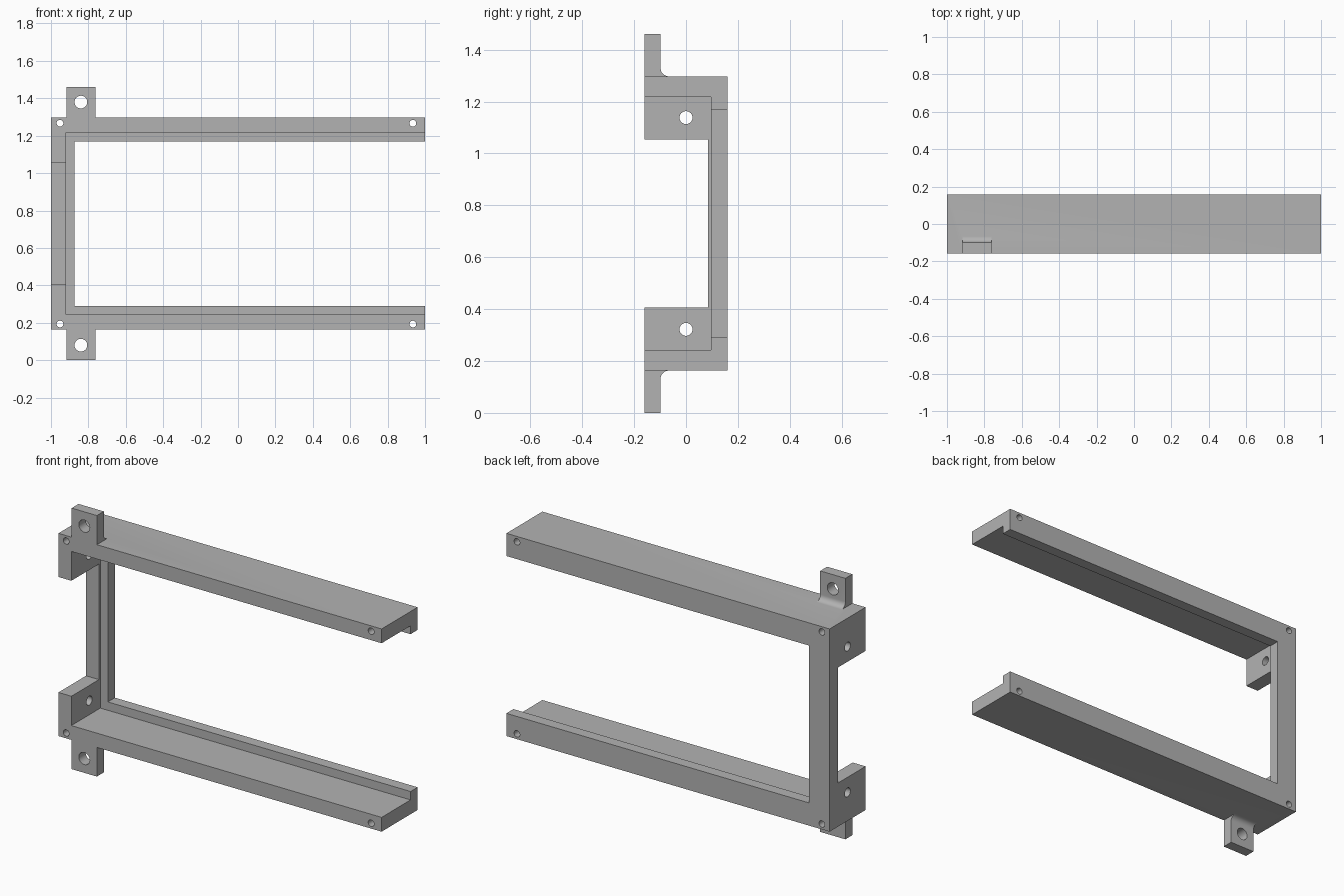
import bpy, bmesh, math
from mathutils import Matrix, Vector

if "Cube" in bpy.data.objects:
    bpy.data.objects.remove(bpy.data.objects["Cube"], do_unlink=True)

MID = 0.73                      # mirror height
X0, X1 = -1.0, 1.0
HALF_Y = 0.159
BOTTOM, TOP = 0.163, 1.297
HEIGHT = 1.46

grey = bpy.data.materials.new("plain_grey")
grey.use_nodes = True
colour = (0.45, 0.45, 0.45, 1)
grey.diffuse_color = colour
grey.node_tree.nodes["Principled BSDF"].inputs["Base Color"].default_value = colour


def finish(bm, name):
    bmesh.ops.recalc_face_normals(bm, faces=bm.faces)
    mesh = bpy.data.meshes.new(name)
    bm.to_mesh(mesh)
    bm.free()
    mesh.materials.append(grey)
    obj = bpy.data.objects.new(name, mesh)
    bpy.context.collection.objects.link(obj)
    return obj


def box(name, low, high):
    low, high = Vector(low), Vector(high)
    bm = bmesh.new()
    bmesh.ops.create_cube(bm, size=1)
    bmesh.ops.scale(bm, vec=high - low, verts=bm.verts)
    bmesh.ops.translate(bm, vec=(low + high) / 2, verts=bm.verts)
    return finish(bm, name)


def drill(name, centre, radius, length, axis):
    bm = bmesh.new()
    bmesh.ops.create_cone(bm, cap_ends=True, segments=32, radius1=radius,
                          radius2=radius, depth=length)
    bmesh.ops.rotate(bm, verts=bm.verts,
                     matrix=Matrix.Rotation(math.pi / 2, 3, axis))
    bmesh.ops.translate(bm, vec=centre, verts=bm.verts)
    return finish(bm, name)


def combine(target, tool, operation):
    mod = target.modifiers.new("join_or_cut", 'BOOLEAN')
    mod.operation = operation
    mod.solver = 'EXACT'
    mod.object = tool
    graph = bpy.context.evaluated_depsgraph_get()
    mesh = bpy.data.meshes.new_from_object(target.evaluated_get(graph))
    target.modifiers.clear()
    target.data = mesh
    bpy.data.objects.remove(tool, do_unlink=True)


def mounting_tab(upper):
    # Upright ear with a filleted foot, sunk slightly into the rail
    r, inner = 0.032, -0.098
    profile = [(-HALF_Y, TOP - 0.03), (-HALF_Y, HEIGHT), (inner, HEIGHT)]
    for i in range(9):
        a = math.pi + i * math.pi / 16
        profile.append((inner + r + r * math.cos(a), TOP + r + r * math.sin(a)))
    profile.append((inner + r, TOP - 0.03))
    bm = bmesh.new()
    verts = [bm.verts.new((-0.918, y, z if upper else HEIGHT - z))
             for y, z in profile]
    face = bm.faces.new(verts)
    out = bmesh.ops.extrude_face_region(bm, geom=[face])
    moved = [v for v in out["geom"] if isinstance(v, bmesh.types.BMVert)]
    bmesh.ops.translate(bm, vec=(0.156, 0, 0), verts=moved)
    return finish(bm, "mounting_tab")


# Open frame: block cut by pocket, through opening and side window
frame = box("bracket_frame", (X0, -HALF_Y, BOTTOM), (X1, HALF_Y, TOP))
combine(frame, box("pocket", (-0.92, -1, 0.243), (2, 0.097, 1.217)), 'DIFFERENCE')
combine(frame, box("opening", (-0.873, -1, 0.29), (2, 1, 1.17)), 'DIFFERENCE')
combine(frame, box("side_window", (-2, -1, 0.407), (-0.9, 0.085, 1.053)), 'DIFFERENCE')

# Tabs and holes, mirrored about mid height
for upper in (True, False):
    sign = 1 if upper else -1
    combine(frame, mounting_tab(upper), 'UNION')
    combine(frame, drill("tab_hole", (-0.84, 0, MID + sign * 0.65), 0.034, 1, 'X'),
            'DIFFERENCE')
    combine(frame, drill("side_hole", (-0.96, 0, MID + sign * 0.408), 0.025, 0.3, 'Y'),
            'DIFFERENCE')
    for x in (-0.952, 0.935):
        combine(frame, drill("rail_hole", (x, 0, MID + sign * 0.537), 0.018, 1, 'X'),
                'DIFFERENCE')

# Single material and smooth rounded surfaces
frame.data.materials.clear()
frame.data.materials.append(grey)
for poly in frame.data.polygons:
    poly.material_index = 0
bpy.ops.object.select_all(action='DESELECT')
frame.select_set(True)
bpy.context.view_layer.objects.active = frame
bpy.ops.object.shade_smooth_by_angle(angle=math.radians(30))
